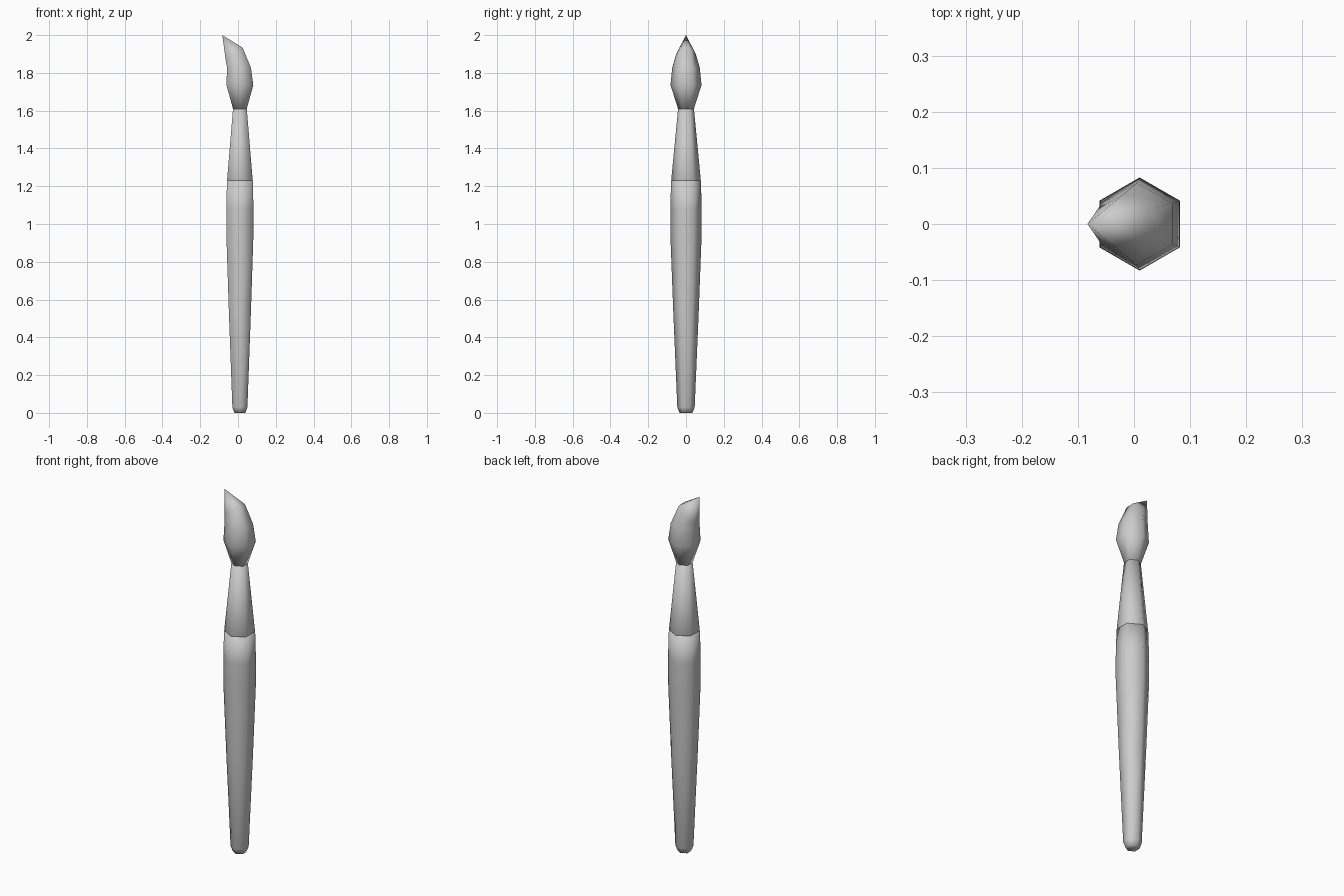
import bpy, bmesh
from math import sin, cos, pi

cube = bpy.data.objects.get("Cube")
if cube:
    bpy.data.objects.remove(cube)

SIDES = 6
AXIS = 0.01  # the shaft sits slightly off centre because the tip leans

grey = bpy.data.materials.new("plain grey")
grey.use_nodes = True
grey.diffuse_color = (0.6, 0.6, 0.6, 1)
grey.node_tree.nodes["Principled BSDF"].inputs["Base Color"].default_value = (0.6, 0.6, 0.6, 1)


def loft(name, rings, tip=None, cap_start=False, cap_end=False):
    """Hexagonal rings (centre x, z, radius, rise towards +x), bridged in order."""
    bm = bmesh.new()
    loops = []
    for cx, z, r, rise in rings:
        angles = [pi / 2 + 2 * pi * i / SIDES for i in range(SIDES)]
        loops.append([bm.verts.new((cx + r * cos(a), r * sin(a), z + rise * cos(a)))
                      for a in angles])
    for low, high in zip(loops, loops[1:]):
        for i in range(SIDES):
            j = (i + 1) % SIDES
            bm.faces.new((low[i], low[j], high[j], high[i]))
    if cap_start:
        bm.faces.new(loops[0][::-1])
    if cap_end:
        bm.faces.new(loops[-1])
    if tip:
        point = bm.verts.new(tip)
        for i in range(SIDES):
            bm.faces.new((loops[-1][i], loops[-1][(i + 1) % SIDES], point))
    for face in bm.faces:
        face.smooth = True
    mesh = bpy.data.meshes.new(name)
    bm.to_mesh(mesh)
    bm.free()
    mesh.materials.append(grey)
    obj = bpy.data.objects.new(name, mesh)
    bpy.context.collection.objects.link(obj)
    return obj


def straight(profile):
    return [(AXIS, z, r, 0) for z, r in profile]


# Wooden handle with a chamfered foot and a closed shoulder
loft("handle", straight([(0, 0.034), (0.03, 0.046), (0.55, 0.068), (0.95, 0.083),
                         (1.08, 0.083), (1.23, 0.079)]),
     cap_start=True, cap_end=True)

# Tapered ferrule with a narrow lip over the handle
loft("ferrule", straight([(1.225, 0.074), (1.235, 0.078), (1.61, 0.042)]), cap_end=True)

# Bristles swelling out, then leaning over to a point
loft("bristles",
     straight([(1.61, 0.042), (1.735, 0.082)])
     + [(0.005, 1.828, 0.073, 0), (-0.02, 1.9, 0.052, 0.038)],
     tip=(-0.083, 0, 2.0), cap_start=True)
